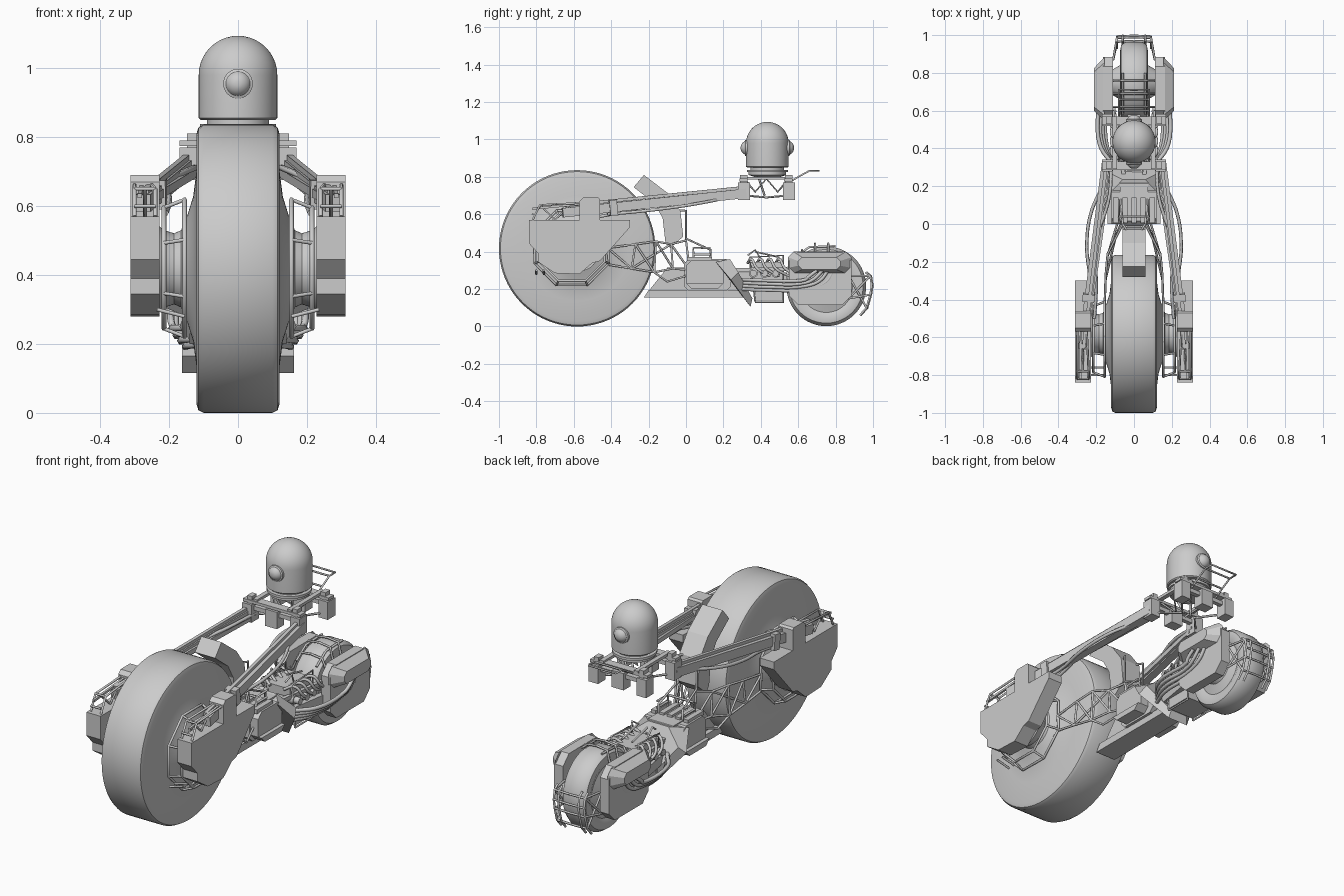
import bpy, bmesh, math
from mathutils import Vector, Matrix


def mesh(name, verts, faces):
    me = bpy.data.meshes.new(name)
    me.from_pydata(verts, [], faces)
    bm = bmesh.new()
    bm.from_mesh(me)
    bmesh.ops.recalc_face_normals(bm, faces=bm.faces)
    bm.to_mesh(me)
    bm.free()
    ob = bpy.data.objects.new(name, me)
    bpy.context.collection.objects.link(ob)
    return ob


def loft(name, a, b):
    n = len(a)
    sides = [(i, (i + 1) % n, n + (i + 1) % n, n + i) for i in range(n)]
    return mesh(name, a + b, [tuple(range(n)), tuple(range(n, 2 * n))] + sides)


def prism(name, yz, x0, x1):
    return loft(name, [(x0, y, z) for y, z in yz], [(x1, y, z) for y, z in yz])


def box(name, x, y, z):
    return prism(name, [(y[0], z[0]), (y[1], z[0]), (y[1], z[1]), (y[0], z[1])], *x)


def octagon(y, z, c):
    (a, b), (d, e) = y, z
    return [(a + c, d), (b - c, d), (b, d + c), (b, e - c), (b - c, e), (a + c, e), (a, e - c), (a, d + c)]


def beam(name, p, q, w, h):
    p, q = Vector(p), Vector(q)
    side = (q - p).cross(Vector((0, 0, 1))).normalized() * w / 2
    up = side.cross(q - p).normalized() * h / 2
    ring = [side + up, side - up, -side - up, -side + up]
    return loft(name, [p + r for r in ring], [q + r for r in ring])


def lathe(name, prof, centre, axis='Z', n=64):
    verts, faces = [], []
    for a, r in prof:
        for i in range(n):
            t = 2 * math.pi * i / n
            c, s = r * math.cos(t), r * math.sin(t)
            v = {'Z': (c, s, a), 'X': (a, c, s), 'Y': (s, a, c)}[axis]
            verts.append(Vector(v) + Vector(centre))
    for k in range(len(prof) - 1):
        faces += [(k * n + i, k * n + (i + 1) % n, (k + 1) * n + (i + 1) % n, (k + 1) * n + i) for i in range(n)]
    faces += [tuple(range(n)), tuple(range((len(prof) - 1) * n, len(prof) * n))]
    ob = mesh(name, verts, faces)
    bpy.ops.object.select_all(action='DESELECT')
    ob.select_set(True)
    bpy.context.view_layer.objects.active = ob
    bpy.ops.object.shade_smooth_by_angle(angle=math.radians(35))
    return ob


def tube(name, paths, r=0.005, smooth=False, closed=False):
    cu = bpy.data.curves.new(name, 'CURVE')
    cu.dimensions, cu.bevel_depth, cu.bevel_resolution = '3D', r, 1
    cu.use_fill_caps, cu.resolution_u = True, 6
    for pts in paths:
        if smooth:
            s = cu.splines.new('BEZIER')
            s.bezier_points.add(len(pts) - 1)
            for b, p in zip(s.bezier_points, pts):
                b.co = p
                b.handle_left_type = b.handle_right_type = 'AUTO'
        else:
            s = cu.splines.new('POLY')
            s.points.add(len(pts) - 1)
            for b, p in zip(s.points, pts):
                b.co = (*p, 1)
        s.use_cyclic_u = closed
    ob = bpy.data.objects.new(name, cu)
    bpy.context.collection.objects.link(ob)
    return ob


def sym(paths):
    return paths + [[(-x, y, z) for x, y, z in p] for p in paths]


def mirrored(prof):
    return prof + [(-a, r) for a, r in reversed(prof)]


# wheels
lathe('front_wheel', mirrored([(-.23, .125), (-.215, .112), (-.185, .103), (-.165, .112), (-.147, .155), (-.13, .21),
      (-.121, .28), (-.121, .39), (-.115, .41), (-.10, .418)]), (0, -.582, .418), 'X', 80)
lathe('rear_wheel', mirrored([(-.11, .07), (-.075, .09), (-.06, .14), (-.073, .17), (-.068, .197), (-.045, .213)]),
      (0, .75, .215), 'X', 64)

# head: domed drum with a lens front and back
dome = [(.85, .108), (.855, .114), (.98, .114)] + [(.98 + .114 * math.sin(t * math.pi / 20), .114 * math.cos(t * math.pi / 20))
                                               for t in range(1, 10)] + [(1.094, .004)]
lathe('domed_head', dome, (0, .435, 0))
lathe('head_base', [(.80, .07), (.81, .10), (.825, .10), (.825, .11), (.838, .11), (.838, .09), (.85, .09)], (0, .435, 0))
for s in (-1, 1):
    lens = [(s * .10, .043), (s * .118, .043)] + [(s * (.108 + .035 * math.sin(t * math.pi / 16)), .038 * math.cos(t * math.pi / 16))
                                         for t in range(2, 8)]
    lathe('head_lens', lens, (0, .435, .955), 'Y', 32)

# steering yoke under the head
for y in (.31, .55):
    box('yoke_crossbar', (-.17, .17), (y - .025, y + .02), (.775, .79))
    box('yoke_lower_bar', (-.15, .15), (y - .012, y + .012), (.735, .757))
    box('yoke_hub_block', (-.035, .035), (y - .03, y + .03), (.68, .77))
for s in (-1, 1):
    for y in (.31, .55):
        box('yoke_end_block', (s * .115, s * .17), (y - .032, y + .032), (.675, .77))
        box('yoke_cap', (s * .12, s * .148), (y - .02, y + .02), (.77, .81))
    box('yoke_rail', (s * .09, s * .115), (.29, .57), (.785, .80))
tube('yoke_braces', sym([[(.1, .31, .79), (.03, .37, .72), (.1, .43, .79), (.03, .49, .72), (.1, .55, .79)],
                         [(.14, .32, .70), (.04, .43, .69), (.14, .54, .70)], [(.06, .38, .82), (.02, .42, .70)]]), .006)
tube('rear_rack', sym([[(.08, .55, .77), (.08, .6, .80), (.08, .66, .833), (.08, .71, .833), (0, .71, .833)],
                       [(.08, .66, .833), (0, .66, .833)], [(.08, .6, .80), (0, .6, .80)]]), .005)

# front hub housings and long arms
cover = [(-.84, .57), (-.84, .445), (-.79, .39), (-.79, .345), (-.70, .285), (-.57, .28), (-.50, .34), (-.46, .35),
         (-.30, .53), (-.30, .57)]
tower = [(-.57, .56), (-.57, .67), (-.55, .69), (-.47, .69), (-.46, .68), (-.46, .56)]
for s in (-1, 1):
    prism('hub_cover', cover, s * .228, s * .312)
    prism('hub_tower', tower, s * .228, s * .312)
    beam('front_arm', (s * .275, -.66, .608), (s * .15, .32, .712), .042, .05)
    beam('front_arm_top_rail', (s * .268, -.66, .645), (s * .148, .30, .742), .018, .016)
    beam('front_arm_inner_rail', (s * .235, -.50, .63), (s * .12, .30, .70), .014, .025)
    beam('hub_top_rail', (s * .285, -.82, .63), (s * .28, -.56, .655), .012, .012)
    beam('front_arm_collar', (s * .243, -.41, .632), (s * .238, -.37, .636), .065, .085)
tube('hub_top_frame', sym([[(.24, -.82, .57), (.24, -.78, .65), (.25, -.57, .66)], [(.30, -.82, .57), (.30, -.78, .65), (.30, -.57, .66)],
                           [(.24, -.82, .60), (.30, -.82, .60)], [(.24, -.78, .65), (.30, -.78, .65)],
                           [(.27, -.78, .65), (.27, -.70, .57), (.27, -.62, .65)]]), .006)
tube('arm_cables', sym([[(.13, .32, .72), (.16, .22, .69), (.23, .05, .655), (.25, -.12, .63), (.235, -.3, .61), (.25, -.42, .60)],
                        [(.12, .32, .71), (.13, .15, .71), (.2, -.1, .67), (.2, -.35, .61), (.21, -.5, .58)]]), .009, True)

# tube cage around the front hub, with truss running back
def ring(s, x, r):
    return [(s * x, -.61 + r * math.cos(math.pi * (i + .5) / 4), .42 + r * math.sin(math.pi * (i + .5) / 4)) for i in range(8)]


for s in (-1, 1):
    a, b = ring(s, .155, .215), ring(s, .215, .19)
    tube('hub_cage_ring', [a, b], .007, closed=True)
    tube('hub_cage_struts', [[p, q] for p, q in zip(a, b)] + [[(s * .155, y, .28), (s * .235, y, .3)] for y in (-.8, -.76)], .006)
top = [(.155, -.42, .42), (.15, -.27, .44), (.14, -.16, .455), (.10, -.08, .44), (.06, 0, .46)]
low = [(.155, -.41, .33), (.15, -.29, .31), (.14, -.17, .29), (.10, -.07, .31), (.06, .02, .30)]
tube('side_truss', sym([top, low] + [[p, q] for p, q in zip(top, low)] + [[p, q] for p, q in zip(top, low[1:])]
                       + [[(.14, -.17, .29), (.12, -.10, .24), (.08, .03, .28)], [(.15, -.29, .31), (.10, -.08, .44)]]), .006)
tube('step_frame', sym([[(.04, -.03, .62), (.06, 0, .62), (.06, 0, .47), (.07, .13, .41), (.07, .13, .36)],
                        [(.08, .04, .36), (.08, .04, .42), (.08, .13, .42)], [(.08, .04, .385), (.08, .13, .385)],
                        [(0, .04, .42), (.08, .04, .42)]]), .006)

# mudguard behind the front wheel
guard = [(-.28, .745), (-.225, .81), (-.10, .715), (-.03, .62), (-.015, .48), (-.085, .42), (-.11, .45), (-.125, .58), (-.17, .66)]
prism('mudguard', guard, -.06, .06)

# keel and engine
prism('keel', [(-.225, .155), (.33, .155), (.33, .195), (-.20, .195)], -.06, .06)
prism('keel_fin', [(-.20, .19), (-.10, .315), (.02, .315), (.02, .19)], -.035, .035)
prism('engine_core', octagon((-.01, .24), (.19, .36), .025), -.075, .075)
for s in (-1, 1):
    prism('engine_side', octagon((0, .20), (.20, .355), .03), s * .07, s * .12)
    prism('engine_foot', [(.0, .23), (.03, .20), (.17, .20), (.2, .23)], s * .10, s * .14)
for i in range(5):
    x = -.096 + i * .048
    box('engine_fin', (x - .014, x + .014), (.005, .14), (.35, .372))

# sloped shield
loft('shield', [(-.13, .16, .345), (.13, .16, .345), (.17, .24, .25), (.06, .345, .105), (-.06, .345, .105), (-.17, .24, .25)],
     [(-.06, .235, .36), (.06, .235, .36), (.15, .28, .29), (.05, .355, .15), (-.05, .355, .15), (-.15, .28, .29)])

# rear drive unit, with small cylinders and plumbing
box('rear_spine', (-.045, .045), (.22, .54), (.19, .29))
box('gearbox', (-.08, .08), (.37, .52), (.14, .21))
box('gearbox_lid', (-.07, .07), (.34, .52), (.30, .345))
for s in (-1, 1):
    beam('swing_arm', (s * .06, .28, .22), (s * .115, .62, .22), .03, .05)
    beam('upper_stay', (s * .05, .24, .30), (s * .115, .60, .31), .02, .022)
    for y in (.36, .42, .48):
        lathe('cylinder', [(s * .04, .024), (s * .09, .024), (s * .09, .018), (s * .12, .018)], (0, y, .285), 'X', 16)
tube('plumbing', sym([[(.04, y, .34), (.09, y + .02, .36), (.12, y + .05, .31), (.10, y + .12, .27)] for y in (.33, .38, .43, .48)]),
     .008, True)
tube('exhaust_pipes', sym([[(.10, .30, .20 + .017 * i), (.145 + .012 * i, .42, .195 + .017 * i), (.15 + .013 * i, .64, .20 + .017 * i),
                            (.155 + .013 * i, .745 - .03 * i, .235 + .01 * i), (.155 + .013 * i, .79 - .03 * i, .30)]
                           for i in range(4)]), .0105, True)
tube('engine_wires', sym([[(.05, .33, .38), (.06, .37, .41), (.05, .40, .36)], [(.03, .37, .40), (.03, .50, .37)],
                          [(.08, .37, .13), (.08, .52, .13), (.08, .52, .38), (.08, .34, .37), (.08, .37, .13)]]), .005)

# rear wheel pods: flat plate with a chamfered box on top
for s in (-1, 1):
    prism('pod_plate', octagon((.55, .885), (.115, .40), .05), s * .11, s * .163)
    o = octagon((.545, .885), (.283, .40), .03)
    i = octagon((.60, .825), (.305, .37), .02)
    loft('pod_box', [(s * .155, y, z) for y, z in o], [(s * .212, y, z) for y, z in i])

# tail cage round the rear wheel
arc = [(.93, .06), (.965, .10), (.985, .17), (.993, .22), (.985, .27), (.96, .29)]
tube('tail_cage', sym([[(.09, y, z) for y, z in arc], [(.06, y + .005, z) for y, z in arc], [(.11, .87, .15), (.09, .985, .17)],
                       [(.11, .87, .27), (.09, .985, .27)], [(.11, .87, .27), (.09, .965, .10)], [(.11, .87, .15), (.09, .985, .27)]]
                      + [[(.09, y, z), (0, y + .004, z)] for y, z in arc[1:5]]), .006)
tube('rear_wheel_hoops', sym([[(.11, y, .3), (.08, y, .37), (.065, y, z), (0, y, z + .008)] for y, z in ((.62, .40), (.69, .435), (.76, .435))]
                             + [[(.06, .58, .37), (.06, .66, .425), (.06, .80, .43)]]), .006)

# turn all tubes into meshes
bpy.ops.object.select_all(action='DESELECT')
for ob in [o for o in bpy.data.objects if o.type == 'CURVE']:
    ob.select_set(True)
    bpy.context.view_layer.objects.active = ob
bpy.ops.object.convert(target='MESH')
